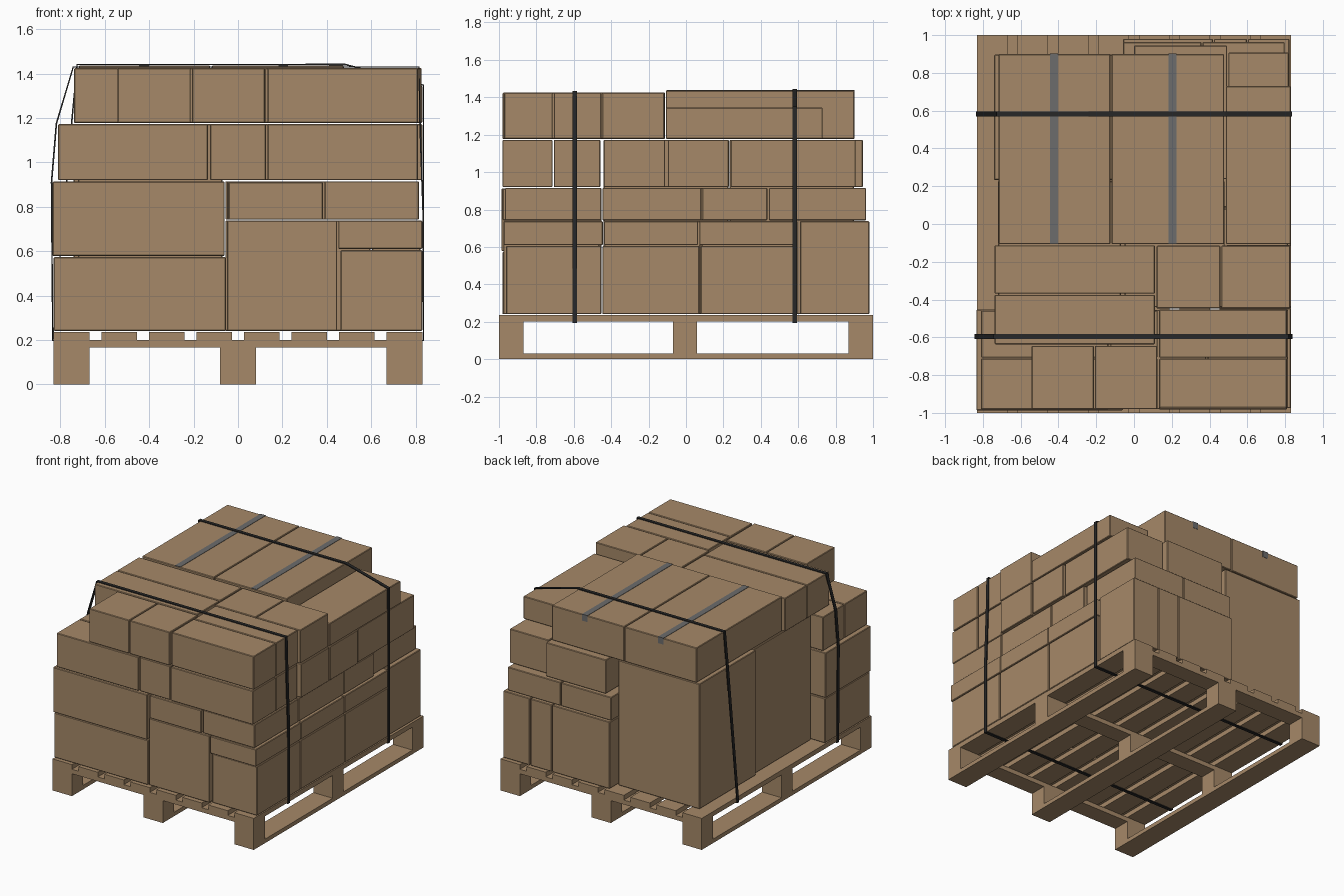
import bpy, bmesh
from mathutils import Vector

cube = bpy.data.objects.get("Cube")
if cube:
    bpy.data.objects.remove(cube, do_unlink=True)


def material(name, colour):
    mat = bpy.data.materials.new(name)
    mat.use_nodes = True
    mat.diffuse_color = (*colour, 1)
    bsdf = mat.node_tree.nodes["Principled BSDF"]
    bsdf.inputs["Base Color"].default_value = (*colour, 1)
    bsdf.inputs["Roughness"].default_value = 0.8
    return mat


CARD = material("cardboard brown", (0.38, 0.25, 0.14))
STRAP = material("strap black", (0.02, 0.02, 0.02))
TAPE = material("tape grey", (0.15, 0.15, 0.15))


def finish(name, bm, mat):
    mesh = bpy.data.meshes.new(name)
    bm.to_mesh(mesh)
    bm.free()
    mesh.materials.append(mat)
    obj = bpy.data.objects.new(name, mesh)
    bpy.context.collection.objects.link(obj)
    return obj


def block(name, xs, ys, zs, mat=CARD, bevel=0):
    """Axis-aligned block from its (low, high) ranges."""
    bm = bmesh.new()
    bmesh.ops.create_cube(bm, size=1)
    lo, hi = (Vector(c) for c in zip(xs, ys, zs))
    for v in bm.verts:
        v.co = (lo + hi) / 2 + v.co * (hi - lo)
    if bevel:
        bmesh.ops.bevel(bm, geom=bm.edges[:], offset=bevel, segments=1, affect='EDGES')
    return finish(name, bm, mat)


GAP = 0.003


def row_x(name, cuts, ys, zs):
    """Cartons side by side along x, split at the cuts."""
    for a, b in zip(cuts, cuts[1:]):
        block(name, (a + GAP, b - GAP), ys, zs, bevel=0.004)


def row_y(name, cuts, xs, zs):
    """Cartons one behind the other along y, split at the cuts."""
    for a, b in zip(cuts, cuts[1:]):
        block(name, xs, (a + GAP, b - GAP), zs, bevel=0.004)


# Pallet: three runners, nine blocks, three cross boards, eight deck slats
SIDE = 0.83
FULL = (-1, 1)
bands_x = [(-SIDE, -0.67), (-0.08, 0.08), (0.67, SIDE)]
bands_y = [(-1, -0.87), (-0.07, 0.06), (0.87, 1)]
for bx in bands_x:
    block("pallet_runner", bx, FULL, (0, 0.03))
    for by in bands_y:
        block("pallet_block", bx, by, (0.03, 0.167))
for by in bands_y:
    block("pallet_cross_board", (-SIDE, SIDE), by, (0.167, 0.2))
slat_w = 0.16
step = (2 * SIDE - slat_w) / 7
for i in range(8):
    x = -SIDE + i * step
    block("pallet_deck_slat", (x, x + slat_w), FULL, (0.2, 0.235))

# Carton tiers, from low to high
LOW = (0.24, 0.605)
SLIM = (0.61, 0.738)
TALL = (0.24, 0.738)
MID = (0.742, 0.915)
UPPER = (0.92, 1.172)
TOP = (1.177, 1.425)

# Front cartons
row_y("front_right_low_carton", [-0.985, -0.45], (-SIDE, -0.055), (0.24, 0.573))
row_y("front_right_mid_carton", [-0.99, -0.45], (-0.835, -0.06), (0.578, 0.913))
row_y("front_centre_carton", [-0.98, -0.46], (-0.05, 0.447), TALL)
row_x("front_centre_mid_carton", [-0.045, 0.385], (-0.98, -0.455), (0.742, 0.912))
row_y("front_right_upper_carton", [-0.985, -0.71, -0.455], (-0.81, -0.135), UPPER)
row_y("front_centre_upper_carton", [-0.98, -0.71, -0.455], (-0.125, 0.125), UPPER)
row_y("front_left_upper_carton", [-0.985, -0.71, -0.455], (0.133, 0.81), UPPER)
row_x("front_top_carton", [-0.545, -0.21, 0.125], (-0.98, -0.645), TOP)
row_y("front_left_top_carton", [-0.975, -0.71, -0.45], (0.133, 0.81), TOP)

# Left side cartons
row_y("left_low_carton", [-0.965, -0.45, 0.075, 0.6], (0.462, SIDE), LOW)
row_y("left_slim_carton", [-0.978, -0.442, 0.068, 0.59], (0.452, SIDE), SLIM)
row_y("left_mid_carton", [-0.972, -0.45, 0.085, 0.438], (0.39, 0.815), MID)
row_y("left_upper_carton", [-0.443, -0.108], (0.49, SIDE), UPPER)
row_y("left_upper_carton", [-0.1, 0.232], (0.49, SIDE), UPPER)
row_x("left_top_carton", [0.117, 0.46, 0.83], (-0.447, -0.115), TOP)
row_y("left_flat_top_carton", [-0.11, 0.733], (0.487, SIDE), (1.177, 1.345))

# Right side cartons
row_y("right_tall_carton", [0.23, 0.9], (-0.74, -0.07), (0.24, 1.172))
row_y("right_tall_carton", [-0.443, 0.23], (-0.72, -0.07), (0.24, 1.172))
row_y("right_top_carton", [-0.64, -0.372, -0.11], (-0.738, 0.11), TOP)

# Back cartons
row_x("back_low_carton", [-0.06, 0.42, 0.6, 0.825], (0.61, 0.98), TALL)
row_x("back_mid_carton", [-0.06, 0.36, 0.8], (0.443, 0.963), MID)
row_y("back_upper_carton", [0.235, 0.91], (0.5, 0.82), UPPER)
row_y("back_upper_carton", [0.235, 0.948], (0.0, 0.493), UPPER)

# Core cartons
row_y("core_low_carton", [-0.44, 0.08, 0.6], (-0.05, 0.445), TALL)
row_y("core_mid_carton", [-0.44, 0.438], (-0.05, 0.38), MID)
row_y("core_upper_carton", [-0.443, 0.23], (-0.05, 0.48), UPPER)

# Large taped cartons on top
row_x("large_top_carton", [-0.72, -0.122, 0.48], (-0.107, 0.9), (1.177, 1.436))
for x in (-0.424, 0.204):
    span = (x - 0.022, x + 0.022)
    block("top_tape", span, (-0.105, 0.901), (1.434, 1.4385), TAPE)
    block("tape_end", span, (0.898, 0.902), (1.39, 1.4385), TAPE)


# Straps: closed ribbons around load and deck
def strap(name, y, path):
    bm = bmesh.new()
    rings = [[bm.verts.new((x, y + s, z)) for s in (-0.0125, 0.0125)] for x, z in path]
    for (a, b), (c, d) in zip(rings, rings[1:] + rings[:1]):
        bm.faces.new((a, b, d, c))
    bmesh.ops.recalc_face_normals(bm, faces=bm.faces[:])
    obj = finish(name, bm, STRAP)
    thick = obj.modifiers.new("thickness", 'SOLIDIFY')
    thick.thickness = 0.007
    thick.offset = 0


edge = SIDE + 0.005
strap("front_strap", -0.595, [
    (-edge, 0.197), (-0.84, 0.91), (-0.818, 1.175), (-0.742, 1.43),
    (0.815, 1.43), (0.82, 1.17), (edge, 0.74), (edge, 0.197)])
strap("back_strap", 0.582, [
    (-edge, 0.197), (-0.75, 1.17), (-0.725, 1.441),
    (0.483, 1.441), (edge, 1.348), (edge, 0.197)])
